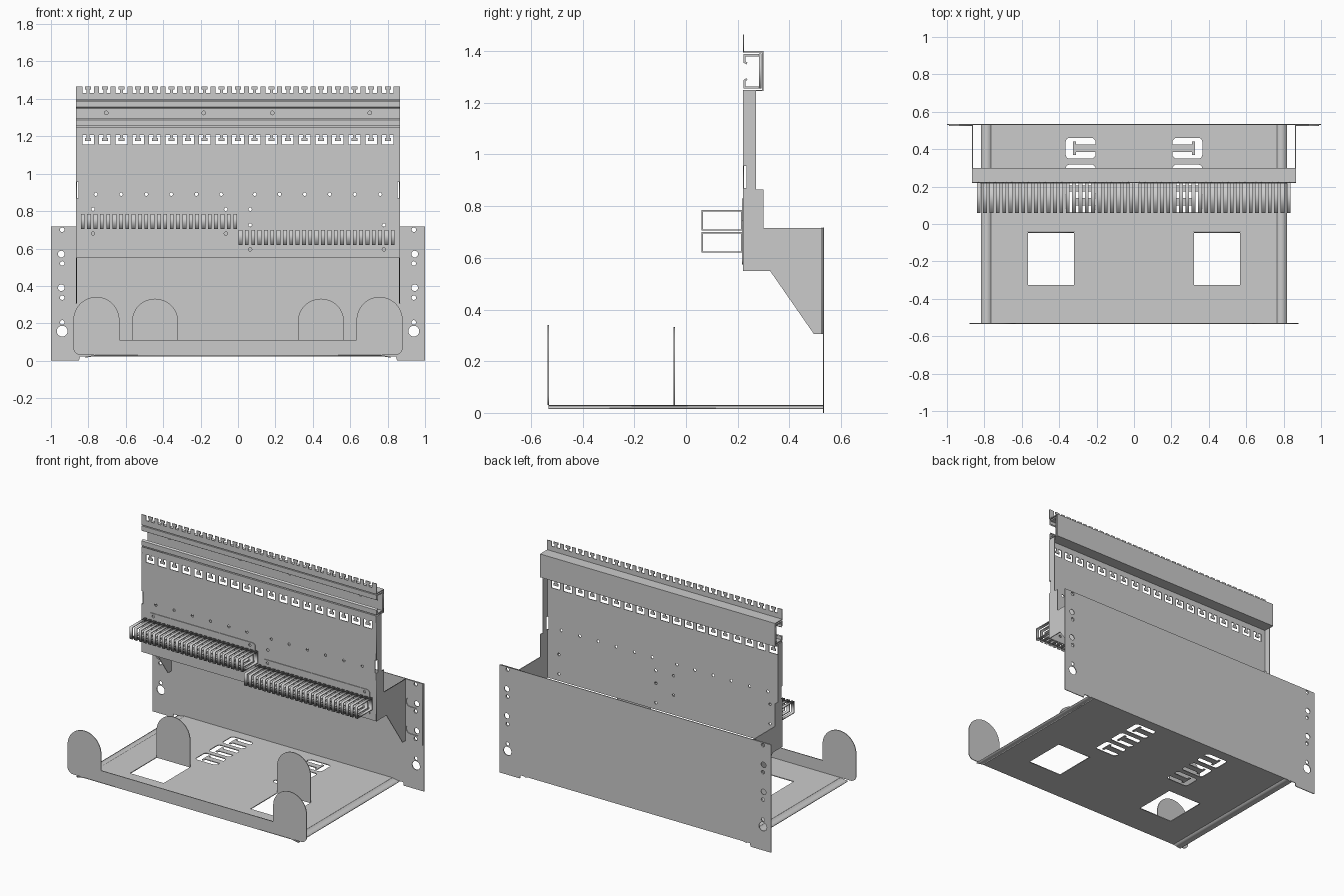
import bpy, bmesh, math
from mathutils import Matrix

if "Cube" in bpy.data.objects:
    bpy.data.objects.remove(bpy.data.objects["Cube"])

T = 0.005  # sheet thickness


def xy(z): return Matrix.Translation((0, 0, z))
def xz(y): return Matrix(((1, 0, 0, 0), (0, 0, -1, y), (0, 1, 0, 0), (0, 0, 0, 1)))
def yz(x): return Matrix(((0, 0, 1, x), (1, 0, 0, 0), (0, 1, 0, 0), (0, 0, 0, 1)))


def plate(name, outlines, matrix, t=T):
    """Flat sheet from an outer outline followed by hole outlines."""
    cu = bpy.data.curves.new(name, 'CURVE')
    cu.dimensions, cu.fill_mode, cu.extrude = '2D', 'BOTH', t / 2
    for pts in outlines:
        sp = cu.splines.new('POLY')
        sp.points.add(len(pts) - 1)
        for p, q in zip(sp.points, pts):
            p.co = (q[0], q[1], 0, 1)
        sp.use_cyclic_u = True
    tmp = bpy.data.objects.new(name + "_tmp", cu)
    bpy.context.collection.objects.link(tmp)
    dg = bpy.context.evaluated_depsgraph_get()
    me = bpy.data.meshes.new_from_object(tmp.evaluated_get(dg))
    bpy.data.objects.remove(tmp)
    me.transform(matrix)
    ob = bpy.data.objects.new(name, me)
    bpy.context.collection.objects.link(ob)
    return ob


def ribbon(name, pts, x, t=T):
    """Folded (y, z) profile swept from -x to x."""
    bm = bmesh.new()
    rows = [[bm.verts.new((s, y, z)) for s in (-x, x)] for y, z in pts]
    for a, b in zip(rows, rows[1:]):
        bm.faces.new((a[0], a[1], b[1], b[0]))
    me = bpy.data.meshes.new(name)
    bm.to_mesh(me)
    ob = bpy.data.objects.new(name, me)
    bpy.context.collection.objects.link(ob)
    m = ob.modifiers.new("thickness", 'SOLIDIFY')
    m.thickness, m.offset, m.use_even_offset = t, 0, True
    return ob


def rect(a, b, c, d): return [(a, c), (b, c), (b, d), (a, d)]


def arc(cx, cy, r, a0, a1, n=16):
    return [(cx + r * math.cos(math.radians(a0 + (a1 - a0) * i / n)),
             cy + r * math.sin(math.radians(a0 + (a1 - a0) * i / n))) for i in range(n + 1)]


def circle(cx, cy, r): return arc(cx, cy, r, 0, 360)[:-1]
def flip(pts): return [(-x, y) for x, y in reversed(pts)]
def both(pts): return pts + flip(pts)


pitch = [(i - 9) * 0.089 for i in range(19)]

# Main vertical panel with tongue cutouts and screw holes
half = [(0.865, 0.55), (0.865, 0.87), (0.853, 0.87), (0.853, 0.955), (0.865, 0.955), (0.865, 1.25)]
holes = []
for c in pitch:
    holes.append([(c + x, z) for x, z in both(
        [(0.031, 1.155), (0.031, 1.207), (0.008, 1.207), (0.008, 1.19),
         (0.016, 1.19), (0.016, 1.175)])])
for x in (0.09, 0.222, 0.357, 0.49, 0.625, 0.76):
    holes += [circle(s * x, 0.89, 0.009) for s in (-1, 1)]
mounts = [(-0.775, 0.81), (-0.065, 0.81), (-0.775, 0.68), (-0.065, 0.68),
          (0.065, 0.725), (0.78, 0.725), (0.065, 0.595), (0.78, 0.595)]
holes += [circle(x, z, 0.009) for x, z in mounts + [(0.065, 0.81)]]
plate("main_panel", [both(half)] + holes, xz(0.2225))

# Toothed strip along the top edge
top = [(-0.865, 1.395), (0.865, 1.395), (0.865, 1.465)]
for c in reversed(pitch):
    top += [(c + x, z) for x, z in (
        (0.031, 1.465), (0.031, 1.432), (0.008, 1.432), (0.008, 1.45), (0.016, 1.45), (0.016, 1.465),
        (-0.016, 1.465), (-0.016, 1.45), (-0.008, 1.45), (-0.008, 1.432), (-0.031, 1.432), (-0.031, 1.465))]
plate("toothed_top_strip", [top + [(-0.865, 1.465)]], xz(0.2225))

# Folded channel behind the mounting rail
ribbon("folded_channel", [(0.2225, 1.2475), (0.2975, 1.2475), (0.2975, 1.3975), (0.2225, 1.3975)], 0.865)

# C-shaped mounting rail
plate("rail_web", [rect(-0.865, 0.865, 1.255, 1.39)] +
      [circle(x, 1.325, 0.01) for x in (-0.705, -0.183, 0.183, 0.705)], xz(0.287), 0.01)
for label, s in (("upper", 1), ("lower", -1)):
    ribbon("rail_" + label + "_lip",
           [(y, 1.322 + s * z) for y, z in ((0.287, 0.062), (0.226, 0.062), (0.226, 0.036), (0.236, 0.03))],
           0.865, 0.008)

# Side brackets and their screw flanges
side = [(0.22, 0.55), (0.325, 0.55), (0.495, 0.305), (0.53, 0.305), (0.53, 0.715), (0.30, 0.715),
        (0.30, 0.865), (0.27, 0.865), (0.27, 1.25), (0.22, 1.25), (0.22, 0.955), (0.235, 0.955),
        (0.235, 0.87), (0.22, 0.87)]
for label, s in (("right", 1), ("left", -1)):
    plate(label + "_side_bracket", [side], yz(s * 0.8635))
    fl = [rect(0.861, 0.99, 0.305, 0.717)]
    fl += [circle(0.94, z, 0.012) for z in (0.70, 0.52, 0.337)]
    fl += [arc(0.945, z, 0.03, -90, 90) + arc(0.90, z, 0.03, 90, 270) for z in (0.57, 0.39)]
    if s < 0:
        fl = [flip(p) for p in fl]
    plate(label + "_bracket_flange", fl, xz(0.5265))

# Rear rack plate with ears
ear = [(0.765, 0.022), (0.845, 0.022), (0.85, 0), (1, 0), (1, 0.717)]
holes = [circle(0.94, z, 0.012) for z in (0.70, 0.52, 0.337, 0.205)]
holes += [circle(0.945, z, 0.018) for z in (0.57, 0.39)] + [circle(0.94, 0.158, 0.029)]
plate("rear_rack_plate", [both(ear)] + holes + [flip(h) for h in holes], xz(0.532))

# Tray floor with square openings and tie-down tongues
holes = [rect(0.32, 0.567, -0.325, -0.04)]
for y in (0.12, 0.262, 0.405):
    holes.append([(0.205, y + 0.02), (0.31, y + 0.02), (0.31, y + 0.036), (0.325, y + 0.036),
                  (0.325, y - 0.036), (0.31, y - 0.036), (0.31, y - 0.02), (0.205, y - 0.02),
                  (0.205, y - 0.04), (0.22, y - 0.055)]
                 + arc(0.345, y - 0.035, 0.02, -90, 0, 5) + arc(0.345, y + 0.035, 0.02, 0, 90, 5)
                 + [(0.22, y + 0.055), (0.205, y + 0.04)])
plate("tray_floor", [rect(-0.765, 0.765, -0.533, 0.533)] + holes + [flip(h) for h in holes], xy(0.028))

# Sloping tray edges
for label, s in (("right", 1), ("left", -1)):
    edge = [(0.763, 0.0255), (0.763, 0.0305), (0.817, 0.021), (0.817, 0.016)]
    p = edge if s > 0 else flip(edge)
    plate(label + "_tray_edge", [p], xz(0), 1.066)

# Front lip with two rounded tabs
lip = arc(0.84, 0.07, 0.04, -90, 0, 6) + arc(0.757, 0.218, 0.123, 0, 180, 24) + [(0.634, 0.11)]
plate("front_lip", [both(lip)], xz(-0.533))

# Inner rounded tabs bent up from the tray
for label, s in (("right", 1), ("left", -1)):
    tab = [(0.32, 0.028), (0.567, 0.028)] + arc(0.4435, 0.208, 0.1235, 0, 180, 24)
    plate(label + "_inner_tab", [[(s * x, z) for x, z in tab]], xz(-0.045))

# Two cable combs: rows of rectangular loops on backing strips
N = 25
for label, x0, z0 in (("upper", -0.84, 0.705), ("lower", 0.003, 0.62)):
    w = 0.835 / (N - 0.4)
    loop = plate(label + "_cable_comb",
                 [rect(0.06, 0.219, z0, z0 + 0.08), rect(0.065, 0.212, z0 + 0.005, z0 + 0.075)],
                 yz(x0 + 0.3 * w), 0.6 * w)
    m = loop.modifiers.new("row", 'ARRAY')
    m.count, m.use_relative_offset, m.use_constant_offset = N, False, True
    m.constant_offset_displace = (w, 0, 0)
    a, b, c, d = x0 + 0.02, x0 + 0.815, z0 - 0.045, z0 + 0.125
    strip = (arc(b - 0.02, c + 0.02, 0.02, -90, 0, 5) + arc(b - 0.02, d - 0.02, 0.02, 0, 90, 5)
             + arc(a + 0.02, d - 0.02, 0.02, 90, 180, 5) + arc(a + 0.02, c + 0.02, 0.02, 180, 270, 5))
    plate(label + "_comb_backing",
          [strip] + [circle(x, z, 0.009) for x, z in mounts if a < x < b], xz(0.218), 0.004)
